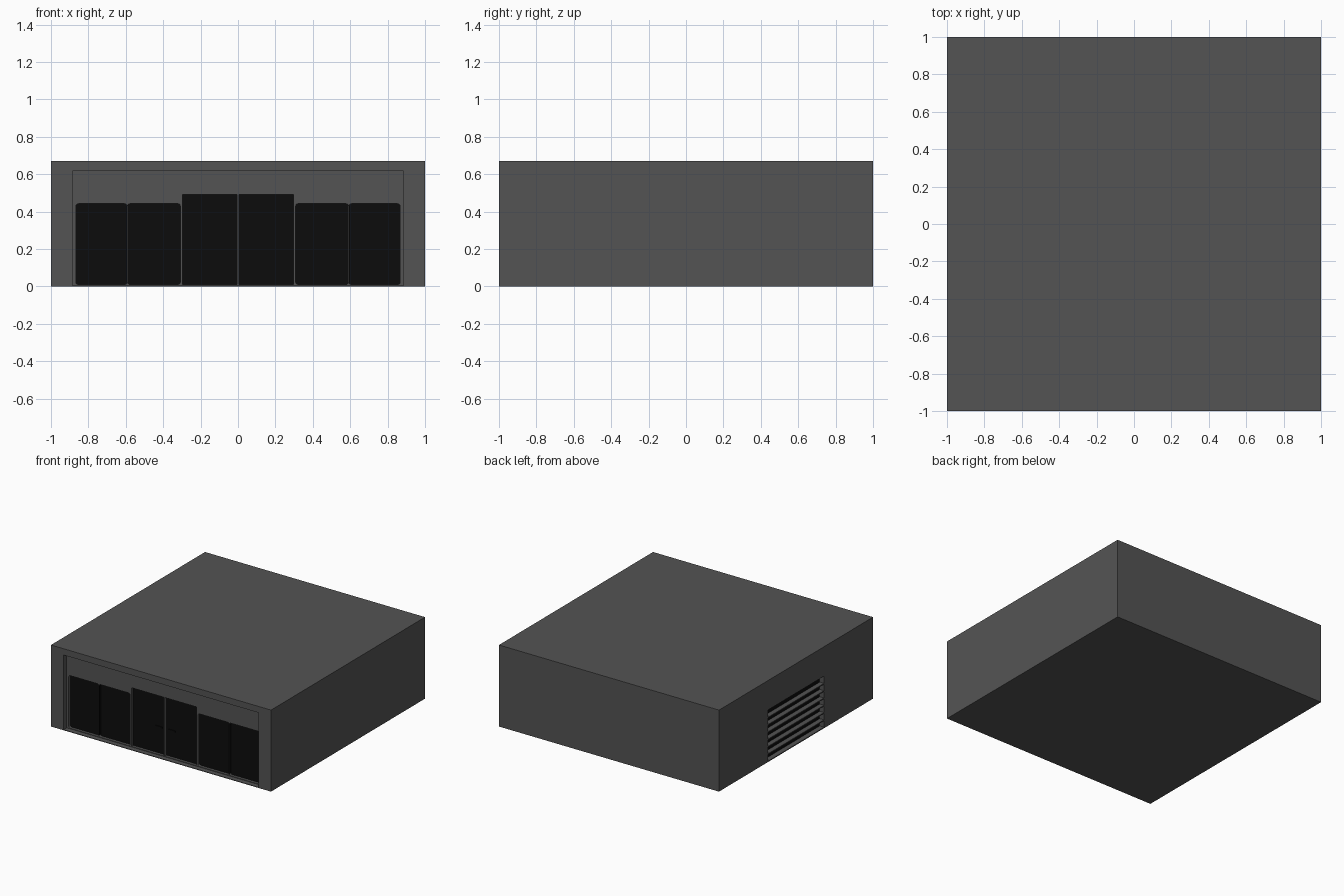
import bpy, bmesh
from mathutils import Vector

if "Cube" in bpy.data.objects:
    bpy.data.objects.remove(bpy.data.objects["Cube"])


def material(name, v):
    m = bpy.data.materials.new(name)
    m.diffuse_color = (v, v, v, 1)
    m.use_nodes = True
    m.node_tree.nodes["Principled BSDF"].inputs["Base Color"].default_value = m.diffuse_color
    return m


GREY = material("dark grey", 0.088)
BLACK = material("black", 0.0038)


def box(name, lo, hi, mat=None, radius=0):
    """Box between two corners; radius rounds the edges running along y."""
    lo, hi = Vector(lo), Vector(hi)
    bm = bmesh.new()
    bmesh.ops.create_cube(bm, size=1)
    for v in bm.verts:
        v.co = Vector((v.co[i] * (hi - lo)[i] + (lo + hi)[i] / 2 for i in range(3)))
    if radius:
        edges = [e for e in bm.edges
                 if abs(e.verts[0].co.y - e.verts[1].co.y) > 1e-4]
        bmesh.ops.bevel(bm, geom=edges, offset=radius, segments=3,
                        profile=0.5, affect='EDGES')
    me = bpy.data.meshes.new(name)
    bm.to_mesh(me)
    bm.free()
    ob = bpy.data.objects.new(name, me)
    bpy.context.collection.objects.link(ob)
    if mat:
        me.materials.append(mat)
    return ob


def cut(target, cutter):
    cutter.hide_render = True
    mod = target.modifiers.new("cut", 'BOOLEAN')
    mod.operation, mod.solver, mod.object = 'DIFFERENCE', 'EXACT', cutter
    bpy.context.view_layer.objects.active = target
    bpy.ops.object.modifier_apply(modifier=mod.name)
    bpy.data.objects.remove(cutter)


H = 0.67
body = box("building_body", (-1, -1, 0), (1, 1, H), GREY)

# shallow front recess
cut(body, box("front_recess", (-0.885, -1.1, 0.005), (0.885, -0.96, 0.618)))

# panel pockets, mirrored: tall centre doors and rounded side leaves
for s in (-1, 1):
    for a, b, top, r in ((0.005, 0.297, 0.492, 0),
                         (0.308, 0.5915, 0.442, 0.014),
                         (0.5925, 0.867, 0.442, 0.014)):
        x0, x1 = sorted((s * a, s * b))
        cut(body, box("pocket", (x0, -1.05, 0.01), (x1, -0.938, top), None, r))

# vent pocket on the left wall
VY, V0, V1, VD = 0.365, 0.008, 0.428, 0.04
cut(body, box("vent_pocket", (-1.1, -VY, V0), (-1 + VD, VY, V1)))

# black backs of the pockets, chosen by direction and depth
body.data.materials.clear()
body.data.materials.append(GREY)
body.data.materials.append(BLACK)
for p in body.data.polygons:
    front = p.normal.y < -0.5 and p.center.y > -0.95
    vent = p.normal.x < -0.5 and -0.98 < p.center.x < -0.95 and abs(p.center.y) < 0.1
    p.material_index = 1 if front or vent else 0

# thin centre strip between the side leaves
for s in (-1, 1):
    box("leaf_divider", (s * 0.592 - 0.003, -0.958, 0.022),
        (s * 0.592 + 0.003, -0.937, 0.43), BLACK)

# door pulls on the centre doors
for s in (-1, 1):
    box("door_pull", (s * 0.06 - 0.03, -0.945, 0.22),
        (s * 0.06 + 0.03, -0.937, 0.232), BLACK)

# horizontal vent slats
N = 7
step = (V1 - V0) / N
for i in range(1, N):
    z = V0 + i * step
    box("vent_slat", (-0.999, -VY, z - 0.008), (-1 + VD, VY, z), GREY)
